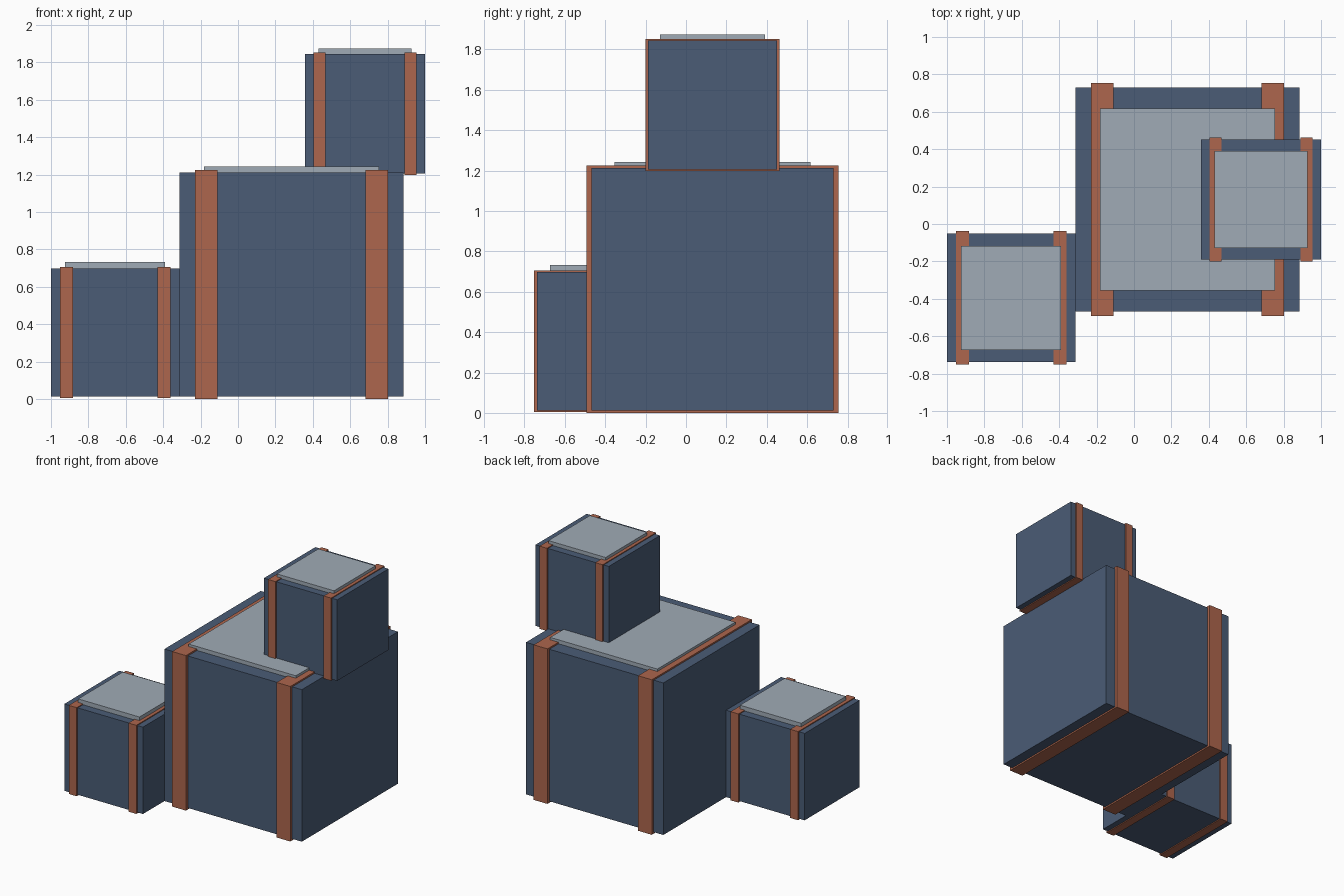
import bpy
import bmesh
from mathutils import Vector

default = bpy.data.objects.get("Cube")
if default:
    bpy.data.objects.remove(default, do_unlink=True)


def material(name, rgb):
    mat = bpy.data.materials.new(name)
    mat.use_nodes = True
    color = (*rgb, 1.0)
    mat.diffuse_color = color
    mat.node_tree.nodes["Principled BSDF"].inputs["Base Color"].default_value = color
    return mat


BLUE = material("slate blue", (0.069, 0.107, 0.181))
RUST = material("rust strap", (0.418, 0.133, 0.074))
GREY = material("pale grey", (0.352, 0.407, 0.468))


def box(name, center, size, mat):
    bm = bmesh.new()
    bmesh.ops.create_cube(bm, size=1.0)
    bmesh.ops.scale(bm, vec=Vector(size), verts=bm.verts)
    mesh = bpy.data.meshes.new(name)
    bm.to_mesh(mesh)
    bm.free()
    mesh.materials.append(mat)
    obj = bpy.data.objects.new(name, mesh)
    obj.location = center
    bpy.context.collection.objects.link(obj)
    return obj


def crate(name, x, y, bottom, size, lid_top):
    """Cubic crate with two wraparound straps and a raised lid panel."""
    mid = bottom + size / 2
    top = bottom + size
    box(name + "_body", (x, y, mid), (size, size, size), BLUE)
    # Straps stand slightly proud of the front, back, top and bottom
    for side, sign in (("right", -1), ("left", 1)):
        box(f"{name}_{side}_strap", (x + sign * 0.38 * size, y, mid),
            (0.1 * size, 1.04 * size, 1.02 * size), RUST)
    # Lid panel rests on the body and overlaps the inner strap edges
    box(name + "_lid_panel", (x, y, (top + lid_top) / 2),
        (0.78 * size, 0.81 * size, lid_top - top), GREY)


crate("large_crate", 0.286, 0.131, 0.012, 1.2, 1.243)
crate("low_crate", -0.657, -0.395, 0.012, 0.686, 0.733)
crate("top_crate", 0.679, 0.131, 1.205, 0.64, 1.874)
